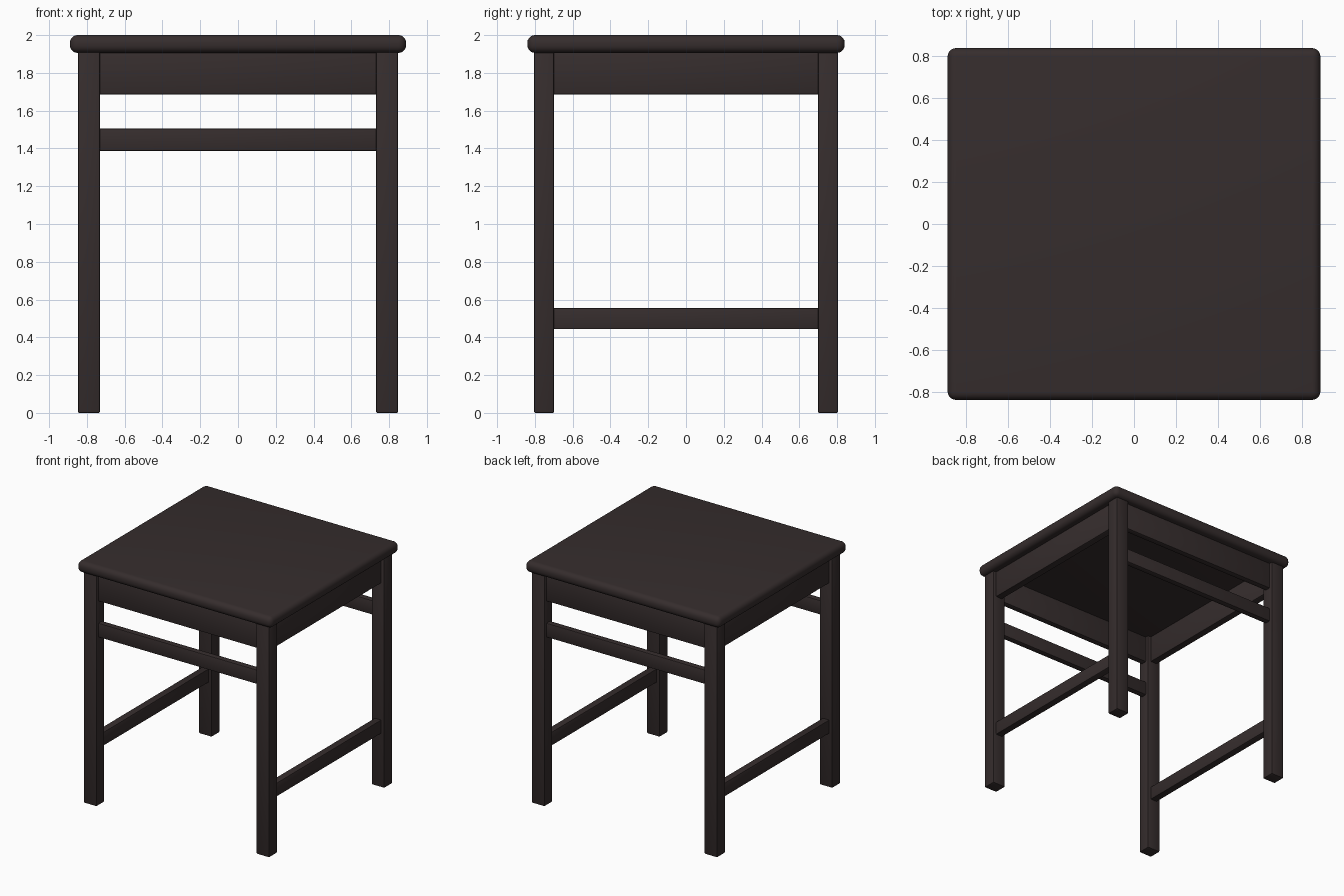
import bpy

if "Cube" in bpy.data.objects:
    bpy.data.objects.remove(bpy.data.objects["Cube"])

wood = bpy.data.materials.new("dark brown wood")
wood.diffuse_color = (0.036, 0.026, 0.026, 1)
wood.use_nodes = True
wood.node_tree.nodes["Principled BSDF"].inputs["Base Color"].default_value = wood.diffuse_color


def box(name, lo, hi, bevel, segments=2):
    """Bevelled box between two corners, smooth shaded on the rounding."""
    center = [(a + b) / 2 for a, b in zip(lo, hi)]
    bpy.ops.mesh.primitive_cube_add(size=1, location=center)
    ob = bpy.context.object
    ob.name = name
    ob.scale = [b - a for a, b in zip(lo, hi)]
    bpy.ops.object.transform_apply(location=False, rotation=False, scale=True)
    mod = ob.modifiers.new("rounding", "BEVEL")
    mod.width = bevel
    mod.segments = segments
    bpy.ops.object.modifier_apply(modifier=mod.name)
    bpy.ops.object.shade_smooth_by_angle()
    ob.data.materials.append(wood)
    return ob


# Leg extents and the shared thickness of the rails
X_IN, X_OUT = 0.73, 0.848
Y_IN, Y_OUT = 0.698, 0.805
INSET = 0.028
SEAT_Z = 1.906

# Seat with rounded rim
box("seat", (-0.89, -0.84, SEAT_Z), (0.89, 0.84, 2.0), 0.04, 5)

# Four legs
for sy, depth in ((-1, "front"), (1, "back")):
    for sx, side in ((-1, "left"), (1, "right")):
        xs = sorted((sx * X_IN, sx * X_OUT))
        ys = sorted((sy * Y_IN, sy * Y_OUT))
        box(f"{depth}_{side}_leg", (xs[0], ys[0], 0), (xs[1], ys[1], SEAT_Z + 0.01), 0.008)

# Front and back: apron below the seat and a high stretcher
for s, name in ((-1, "front"), (1, "back")):
    ys = sorted((s * (Y_IN + INSET), s * (Y_OUT - INSET)))
    for part, z0, z1 in (("apron", 1.685, SEAT_Z + 0.01), ("stretcher", 1.387, 1.505)):
        box(f"{name}_{part}", (-X_IN - 0.02, ys[0], z0), (X_IN + 0.02, ys[1], z1), 0.008)

# Left and right: apron below the seat and a low stretcher
for s, name in ((-1, "left"), (1, "right")):
    xs = sorted((s * (X_IN + INSET), s * (X_OUT - INSET)))
    for part, z0, z1 in (("apron", 1.685, SEAT_Z + 0.01), ("stretcher", 0.443, 0.556)):
        box(f"{name}_{part}", (xs[0], -Y_IN - 0.02, z0), (xs[1], Y_IN + 0.02, z1), 0.008)
